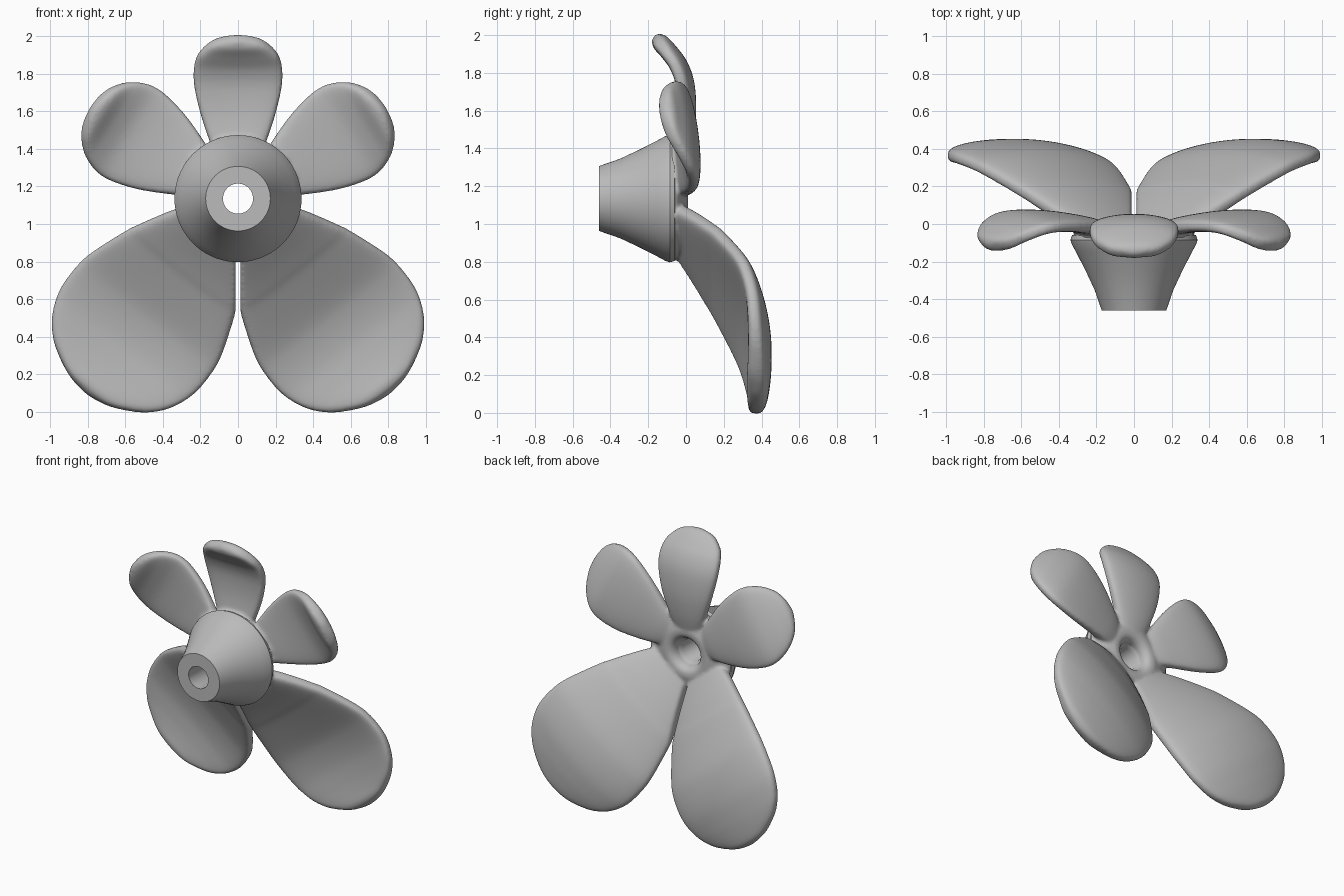
import bpy, bmesh, math
from mathutils import Vector

if "Cube" in bpy.data.objects:
    bpy.data.objects.remove(bpy.data.objects["Cube"])

CENTRE = 1.135
RING = 48

grey = bpy.data.materials.new("plain grey")
grey.use_nodes = True
grey.diffuse_color = (0.5, 0.5, 0.5, 1)
grey.node_tree.nodes["Principled BSDF"].inputs["Base Color"].default_value = (0.5, 0.5, 0.5, 1)


def spline(points, steps):
    """Smooth curve through the points."""
    p = [Vector(q) for q in points]
    p = [2 * p[0] - p[1]] + p + [2 * p[-1] - p[-2]]
    out = []
    for a, b, c, d in zip(p, p[1:], p[2:], p[3:]):
        for i in range(steps):
            t = i / steps
            out.append(0.5 * (2 * b + (c - a) * t + (2 * a - 5 * b + 4 * c - d) * t * t
                              + (3 * b - a - 3 * c + d) * t ** 3))
    return out + [p[-2]]


def skin(bm, rings, closed=False):
    """Join rings of vertices with quads; cap or close the ends."""
    rows = [[bm.verts.new(co) for co in ring] for ring in rings]
    pairs = list(zip(rows, rows[1:]))
    if closed:
        pairs.append((rows[-1], rows[0]))
    for a, b in pairs:
        for i in range(len(a)):
            j = (i + 1) % len(a)
            bm.faces.new((a[i], a[j], b[j], b[i]))
    if not closed:
        bm.faces.new(rows[0][::-1])
        bm.faces.new(rows[-1])


def petal(bm, degrees, stations, half, cup, skew=0.0, side=1, slit=None):
    """Stations hold distance from the hub, half width and depth."""
    a = math.radians(degrees)
    along = Vector((math.cos(a) * side, 0, math.sin(a)))
    across = Vector((-math.sin(a) * side, 0, math.cos(a)))
    path = spline(stations, 6)
    end = path[-1].x
    rings = []
    for k, s in enumerate(path[:-1]):
        before, after = path[max(k - 1, 0)], path[k + 1]
        slope = Vector((after.x - before.x, after.z - before.z)).normalized()
        normal = Vector((0, slope.x, 0)) - along * slope.y
        d = min(1, max(0.02, (end - s.x) / half))
        h = half * math.sqrt(1 - (1 - d) ** 2)
        w = max(s.y, 0.004)
        ring = []
        for i in range(RING):
            t = 2 * math.pi * i / RING
            v, n = w * math.cos(t), math.sin(t)
            n = math.copysign(abs(n) ** 0.5, n) * h
            depth = s.z - cup * v * v - skew * v
            co = along * s.x + across * v + Vector((0, depth, CENTRE)) + normal * n
            # Keep neighbouring petals apart by a narrow slit
            if slit and co.x * side < slit:
                co.x = slit * side
            ring.append(co)
        rings.append(ring)
    skin(bm, rings)


def lathe(bm, profile, count=72):
    """Closed ring about the y axis from radius and depth pairs."""
    rings = []
    for i in range(count):
        t = 2 * math.pi * i / count
        rings.append([(r * math.cos(t), y, CENTRE + r * math.sin(t)) for r, y in profile])
    skin(bm, rings, closed=True)


def finish(bm, name):
    bmesh.ops.recalc_face_normals(bm, faces=bm.faces)
    mesh = bpy.data.meshes.new(name)
    bm.to_mesh(mesh)
    bm.free()
    mesh.materials.append(grey)
    obj = bpy.data.objects.new(name, mesh)
    bpy.context.collection.objects.link(obj)
    bpy.ops.object.select_all(action='DESELECT')
    obj.select_set(True)
    bpy.context.view_layer.objects.active = obj
    return obj


# Petals: one upright, two at the sides, two large ones below
top = [(.17, .1, -.04), (.3, .15, -.01), (.45, .2, .006), (.6, .234, -.002), (.7, .235, -.035),
       (.77, .21, -.085), (.82, .155, -.13), (.845, .1, -.153), (.862, 0, -.17)]
upper = [(.17, .09, -.045), (.29, .155, -.01), (.49, .24, .018), (.67, .277, .016),
         (.79, .243, -.028), (.865, .17, -.083), (.9, .09, -.112), (.918, 0, -.125)]
lower = [(.17, .16, -.07), (.24, .22, -.01), (.35, .287, .08), (.44, .336, .148),
         (.51, .37, .198), (.71, .442, .315), (.83, .46, .363), (.97, .452, .392),
         (1.1, .4, .395), (1.195, .317, .388), (1.26, .21, .379), (1.298, .115, .374),
         (1.316, 0, .37)]
bm = bmesh.new()
petal(bm, 90, top, 0.048, 0.4)
for side in (1, -1):
    petal(bm, 31.5, upper, 0.048, 0.12, 0.1, side)
    petal(bm, -52.2, lower, 0.058, 0.22, 0, side, 0.012)

# Collar that blends the petal roots around the hole
lathe(bm, [(.088, -.1), (.325, -.1), (.335, -.075), (.315, -.045), (.22, -.003), (.17, .012),
           (.13, .008), (.105, -.02)])
petals = finish(bm, "petals")
remesh = petals.modifiers.new("fuse", 'REMESH')
remesh.mode = 'VOXEL'
remesh.voxel_size = 0.01
remesh.use_smooth_shade = True
smooth = petals.modifiers.new("soften", 'SMOOTH')
smooth.factor = 0.5
smooth.iterations = 12

# Flared trumpet with a bore through it
bm = bmesh.new()
lathe(bm, [(.08, -.46), (.172, -.46), (.21, -.35), (.257, -.25), (.308, -.15), (.33, -.11),
           (.338, -.085), (.33, -.06), (.3, -.05), (.1, -.05), (.08, -.08)])
finish(bm, "trumpet")
bpy.ops.object.shade_smooth_by_angle(angle=math.radians(35))
